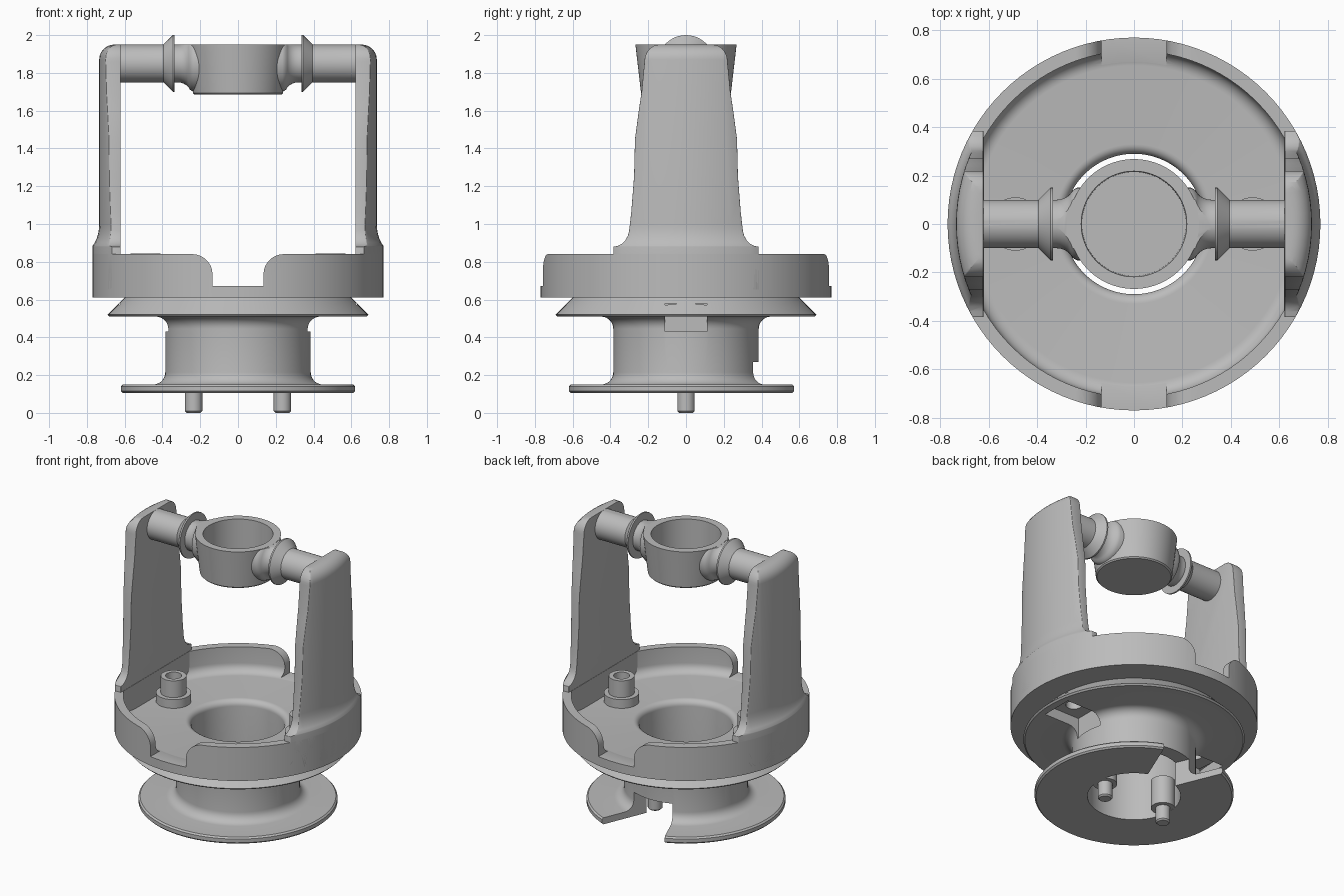
import bpy, bmesh
from math import sin, cos, pi, radians
from mathutils import Matrix, Vector

cube = bpy.data.objects.get("Cube")
if cube:
    bpy.data.objects.remove(cube, do_unlink=True)

grey = bpy.data.materials.new("plain grey")
grey.use_nodes = True
colour = (0.5, 0.5, 0.5, 1)
grey.diffuse_color = colour
grey.node_tree.nodes["Principled BSDF"].inputs["Base Color"].default_value = colour


def make(name, bm):
    bmesh.ops.remove_doubles(bm, verts=bm.verts, dist=1e-5)
    bmesh.ops.recalc_face_normals(bm, faces=bm.faces)
    me = bpy.data.meshes.new(name)
    bm.to_mesh(me)
    bm.free()
    me.materials.append(grey)
    ob = bpy.data.objects.new(name, me)
    bpy.context.collection.objects.link(ob)
    return ob


def arc(cx, cz, rx, rz, a, b, n=7):
    """Points on an elliptical arc between two angles in degrees."""
    ts = [radians(a + (b - a) * i / n) for i in range(n + 1)]
    return [(cx + rx * cos(t), cz + rz * sin(t)) for t in ts]


def lathe_bm(profile, steps=96, closed=True):
    """Spin an (r, z) outline about the z axis."""
    bm = bmesh.new()
    vs = [bm.verts.new((r, 0, z)) for r, z in profile]
    pairs = list(zip(vs, vs[1:])) + ([(vs[-1], vs[0])] if closed else [])
    edges = [bm.edges.new(p) for p in pairs]
    bmesh.ops.spin(bm, geom=vs + edges, cent=(0, 0, 0), axis=(0, 0, 1),
                   angle=2 * pi, steps=steps, use_duplicate=False)
    bmesh.ops.remove_doubles(bm, verts=bm.verts, dist=1e-5)
    return bm


def lathe(name, profile, steps=96, closed=True, at=(0, 0, 0)):
    bm = lathe_bm(profile, steps, closed)
    bmesh.ops.translate(bm, verts=bm.verts, vec=at)
    return make(name, bm)


def prism(name, points, direction):
    """Extrude a flat outline along a vector."""
    bm = bmesh.new()
    face = bm.faces.new([bm.verts.new(p) for p in points])
    out = bmesh.ops.extrude_face_region(bm, geom=[face])
    bmesh.ops.translate(bm, vec=direction,
                        verts=[g for g in out["geom"] if isinstance(g, bmesh.types.BMVert)])
    return make(name, bm)


def apply_all(ob):
    bpy.context.view_layer.update()
    me = bpy.data.meshes.new_from_object(ob.evaluated_get(bpy.context.evaluated_depsgraph_get()))
    ob.modifiers.clear()
    ob.data = me


def combine(ob, cutter, operation="DIFFERENCE"):
    cutter.hide_render = True
    mod = ob.modifiers.new("cut", "BOOLEAN")
    mod.operation, mod.object, mod.solver = operation, cutter, "EXACT"
    apply_all(ob)
    bpy.data.objects.remove(cutter, do_unlink=True)


parts = []

# Turned body: flange, neck, cone, ring wall and floor around a bore
body = lathe("body", [(.29, .105), (.61, .105), (.62, .115), (.62, .14), (.61, .15)]
             + arc(.45, .215, .065, .065, 270, 180) + arc(.45, .445, .065, .065, 180, 90)
             + [(.68, .51), (.69, .52), (.6, .61), (.77, .61), (.77, .84), (.715, .84)]
             + arc(.655, .73, .06, .06, 0, -90) + arc(.33, .63, .04, .04, 90, 180))
parts.append(body)

# Rounded gaps in the ring wall at front and back
side = [(.135, .672)] + arc(.245, .735, .11, .106, 180, 90) + [(.245, .95)]
gap = [(x, -1, z) for x, z in side] + [(-x, -1, z) for x, z in reversed(side)]
combine(body, prism("gap_cutter", gap, (0, 2, 0)))

# Wedge slot through the back of the flange and neck
a = radians(22.6)
wedge = [(s * r * sin(a), r * cos(a), .05) for s, r in ((-1, .2), (1, .2), (1, .8), (-1, .8))]
combine(body, prism("wedge_cutter", wedge, (0, 0, .22)))

# Pockets below the floor, each with a hole up to its post
for s in (-1, 1):
    pocket = [(s * x, y, .43) for x, y in ((.36, -.11), (.63, -.11), (.63, .11), (.36, .11))]
    combine(body, prism("pocket_cutter", pocket, (0, 0, .15)))
    combine(body, lathe("hole_cutter", [(0, .5), (.05, .5), (.05, .8), (0, .8)],
                        32, False, (s * .49, 0, 0)))

# Outline of one arm seen from the side, as (half width, height)
half = ([(.385, .65), (.385, .88)] + arc(.385, .98, .085, .1, 270, 190, 5)
        + [(.29, 1.06), (.275, 1.25), (.27, 1.45), (.25, 1.6), (.235, 1.7)]
        + arc(.14, 1.86, .08, .09, 0, 90))
# Turned envelope that curves the outer face of the arms
envelope = ([(0, .6), (.77, .6), (.77, .88)] + arc(.815, 1.0, .08, .14, 235, 180, 5)
            + arc(.655, 1.87, .08, .08, 0, 90) + [(0, 1.95)])

for s, word in ((1, "left"), (-1, "right")):
    # Solid filling behind each arm foot
    bm = lathe_bm([(0, .65), (.77, .65), (.77, .84), (0, .84)], 96, False)
    geom = bm.verts[:] + bm.edges[:] + bm.faces[:]
    cut = bmesh.ops.bisect_plane(bm, geom=geom, plane_co=(s * .62, 0, 0),
                                 plane_no=(-s, 0, 0), clear_outer=True)
    bmesh.ops.holes_fill(bm, edges=[e for e in cut["geom_cut"] if isinstance(e, bmesh.types.BMEdge)])
    parts.append(make(word + "_foot", bm))

    # Upright arm
    outline = [(s * .622, y, z) for y, z in half] + [(s * .622, -y, z) for y, z in reversed(half)]
    arm = prism(word + "_arm", outline, (s * .3, 0, 0))
    combine(arm, lathe("arm_envelope", envelope, 96, False), "INTERSECT")
    bevel = arm.modifiers.new("soft edges", "BEVEL")
    bevel.width, bevel.segments, bevel.angle_limit = .022, 3, radians(45)
    apply_all(arm)
    parts.append(arm)

    # Cross rod with a flared collar, trimmed level with the cup rim
    bm = lathe_bm([(0, .18), (.15, .18), (.15, .235)] + arc(.16, .32, .06, .07, 250, 180, 5)
                  + [(.1, .66), (0, .66)], 48, False)
    spin = Matrix.Translation((0, 0, 1.85)) @ Matrix.Rotation(s * pi / 2, 4, "Y")
    bm.transform(spin)
    geom = bm.verts[:] + bm.edges[:] + bm.faces[:]
    cut = bmesh.ops.bisect_plane(bm, geom=geom, plane_co=(0, 0, 1.949),
                                 plane_no=(0, 0, 1), clear_outer=True)
    bmesh.ops.holes_fill(bm, edges=[e for e in cut["geom_cut"] if isinstance(e, bmesh.types.BMEdge)])
    rod = make(word + "_rod", bm)
    # Keep the cup hollow
    combine(rod, lathe("bore_cutter", [(0, 1.5), (.225, 1.5), (.225, 2.1), (0, 2.1)], 96, False))
    parts.append(rod)
    bm = lathe_bm([(0, .335), (.15, .335), (.15, .345), (.1, .395), (0, .395)], 48, False)
    bm.transform(spin)
    parts.append(make(word + "_collar", bm))

    # Stepped hollow post on the floor
    parts.append(lathe(word + "_post", [(.05, .66), (.11, .66), (.11, .73), (.08, .73),
                                        (.08, .845), (.05, .845)], 40, True, (s * .49, 0, 0)))

    # Locating pin and the column that holds it in the bore
    parts.append(lathe(word + "_pin", [(0, 0), (.037, 0), (.046, .009), (.046, .12), (0, .12)],
                       32, False, (s * .235, 0, 0)))
    parts.append(lathe(word + "_pin_column", [(0, .106), (.075, .106), (.075, .3), (0, .3)],
                       32, False, (s * .235, 0, 0)))

# Tapered cup held between the rods
parts.append(lathe("cup", [(0, 1.685), (.23, 1.685), (.238, 1.693), (.268, 1.95),
                           (.218, 1.95), (.215, 1.73), (0, 1.73)], 96, False))

# Smooth shading with sharp edges kept
bpy.ops.object.select_all(action="DESELECT")
for ob in parts:
    ob.select_set(True)
bpy.context.view_layer.objects.active = body
bpy.ops.object.shade_smooth_by_angle(angle=radians(32))
